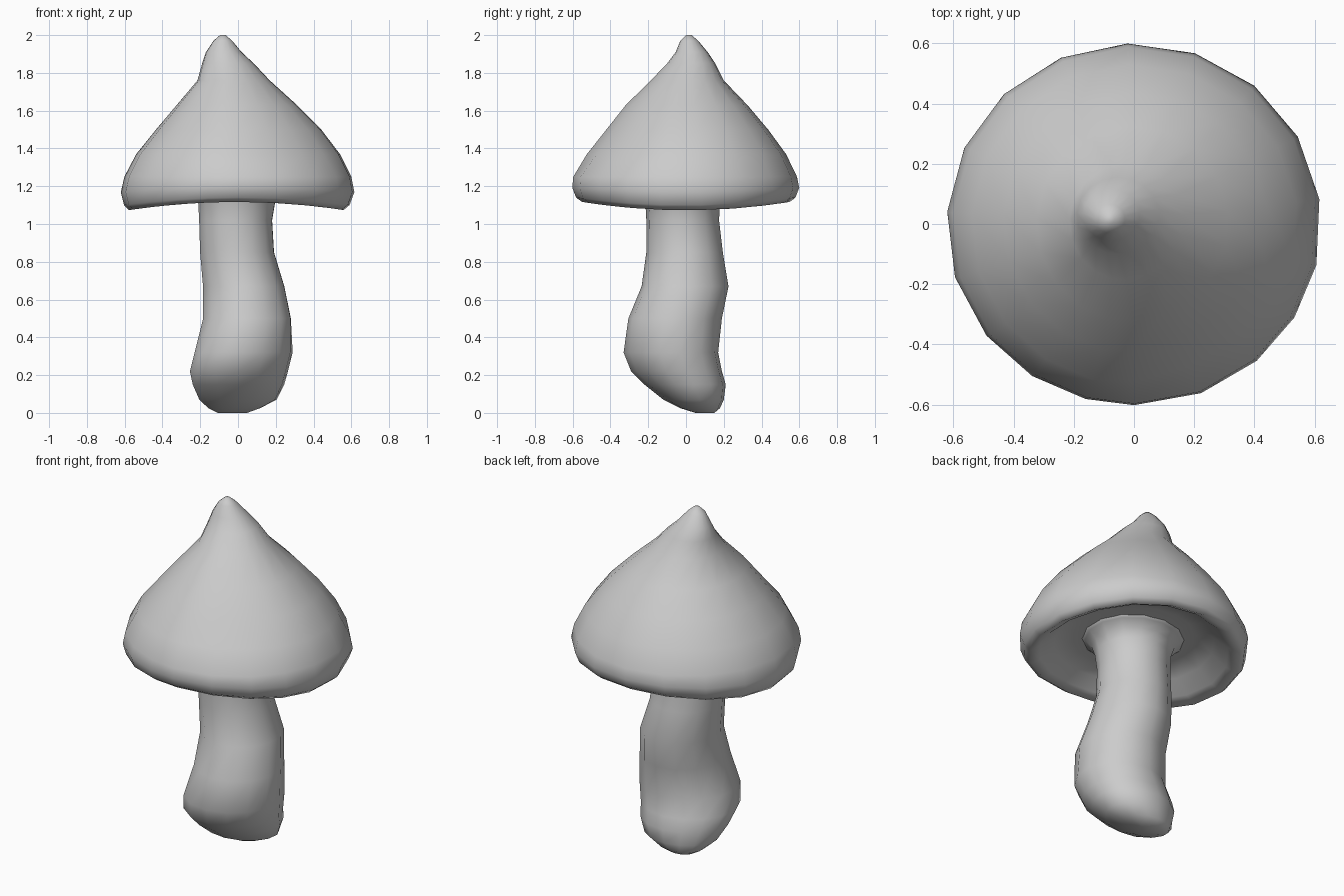
import bpy, bmesh
from math import sin, cos, pi, radians


def loft(name, rings, angles, shape):
    """Skin stacked rings (z, x_min, x_max, y_min, y_max, wave); shape scales the radius."""
    bm = bmesh.new()
    loops = []
    for k, (z, x0, x1, y0, y1, w) in enumerate(rings):
        loop = []
        for deg in angles:
            a = radians(deg)
            s = shape(a, k, z)
            loop.append(bm.verts.new((
                (x0 + x1) / 2 + (x1 - x0) / 2 * cos(a) * s,
                (y0 + y1) / 2 + (y1 - y0) / 2 * sin(a) * s,
                z - w * cos(2 * a))))
        loops.append(loop)
    n = len(angles)
    for lo, hi in zip(loops, loops[1:]):
        for i in range(n):
            j = (i + 1) % n
            bm.faces.new((lo[i], lo[j], hi[j], hi[i]))
    bm.faces.new(loops[0][::-1])
    bm.faces.new(loops[-1])
    bmesh.ops.recalc_face_normals(bm, faces=bm.faces)
    for f in bm.faces:
        f.smooth = True
    mesh = bpy.data.meshes.new(name)
    bm.to_mesh(mesh)
    bm.free()
    obj = bpy.data.objects.new(name, mesh)
    bpy.context.collection.objects.link(obj)
    return obj


def stem_shape(a, k, z):
    # the foot bulges along one diagonal
    return 1 + (0.05 * sin(2 * a) if 0.05 < z < 0.45 else 0)


def cap_shape(a, k, z):
    # flattened front-right flank on the upper side of the cap
    d = abs(a - radians(303))
    if k < 8 or z > 1.8 or d > radians(42):
        return 1
    return 1 - 0.06 * cos(d / radians(42) * pi / 2)


# Bent stem with a bulbous, slanted foot; flares out into the cap
loft("stem", [
    (0.00, -0.11, 0.05, 0.05, 0.15, 0),
    (0.025, -0.16, 0.12, -0.03, 0.18, 0),
    (0.07, -0.205, 0.205, -0.12, 0.20, 0),
    (0.15, -0.24, 0.245, -0.22, 0.21, 0),
    (0.22, -0.255, 0.265, -0.29, 0.19, 0),
    (0.32, -0.23, 0.29, -0.33, 0.17, 0),
    (0.50, -0.19, 0.285, -0.305, 0.19, 0),
    (0.67, -0.19, 0.25, -0.235, 0.225, 0),
    (0.85, -0.205, 0.195, -0.21, 0.195, 0),
    (1.02, -0.21, 0.185, -0.21, 0.175, 0),
    (1.11, -0.215, 0.20, -0.215, 0.18, 0),
    (1.16, -0.23, 0.22, -0.23, 0.20, 0),
    (1.195, -0.265, 0.26, -0.26, 0.24, 0),
    (1.23, -0.31, 0.31, -0.31, 0.30, 0),
], [12 + 360 / 14 * i for i in range(14)], stem_shape)

# Pointed cap: hollow underside, wavy rolled rim, then up to the off-centre tip
cap_angles = [8 + 21 * i for i in range(10)] + [218, 237, 255, 270, 291, 311, 329, 347]
loft("cap", [
    (1.20, -0.22, 0.21, -0.22, 0.20, 0),
    (1.21, -0.33, 0.33, -0.33, 0.33, 0),
    (1.18, -0.43, 0.43, -0.43, 0.43, 0.01),
    (1.12, -0.51, 0.51, -0.50, 0.50, 0.02),
    (1.095, -0.58, 0.565, -0.55, 0.55, 0.022),
    (1.12, -0.605, 0.597, -0.582, 0.58, 0.02),
    (1.18, -0.622, 0.622, -0.602, 0.60, 0.012),
    (1.25, -0.603, 0.606, -0.597, 0.588, 0),
    (1.37, -0.54, 0.545, -0.535, 0.53, 0),
    (1.50, -0.435, 0.445, -0.43, 0.435, 0),
    (1.63, -0.325, 0.315, -0.325, 0.325, 0),
    (1.76, -0.215, 0.17, -0.19, 0.20, 0),
    (1.85, -0.19, 0.085, -0.10, 0.155, 0),
    (1.91, -0.17, 0.02, -0.055, 0.115, 0),
    (1.97, -0.13, -0.03, -0.03, 0.065, 0),
    (2.00, -0.095, -0.065, 0.0, 0.03, 0),
], cap_angles, cap_shape)
